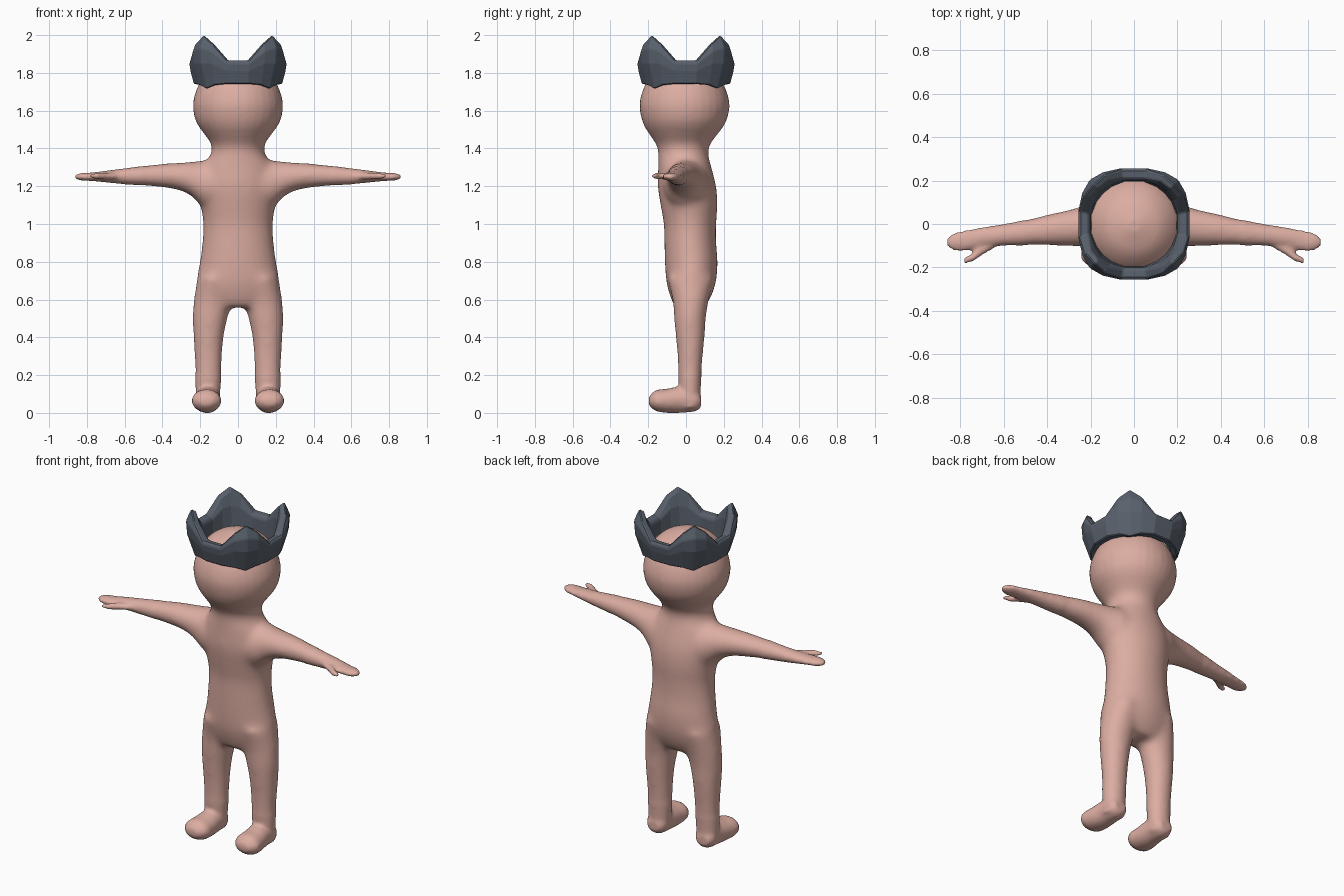
import bpy, bmesh, math
from mathutils import Vector

if "Cube" in bpy.data.objects:
    bpy.data.objects.remove(bpy.data.objects["Cube"])


def material(name, rgb):
    m = bpy.data.materials.new(name)
    m.diffuse_color = (*rgb, 1)
    m.use_nodes = True
    m.node_tree.nodes["Principled BSDF"].inputs["Base Color"].default_value = m.diffuse_color
    return m


def resample(stations, steps=5):
    """Smooth curve through the stations (Catmull-Rom)."""
    p = [Vector(s) for s in stations]
    p = [p[0]] + p + [p[-1]]
    out = []
    for i in range(1, len(p) - 2):
        a, b, c, d = p[i - 1:i + 3]
        for k in range(steps):
            t = k / steps
            out.append(0.5 * (2 * b + (c - a) * t + (2 * a - 5 * b + 4 * c - d) * t * t
                              + (3 * b - a - 3 * c + d) * t ** 3))
    return out + [p[-1]]


def loft(bm, axis, stations, side=1, n=32):
    """Elliptical rings along an axis; station = (t, a0, a1, b0, b1)."""
    rings = []
    for t, a0, a1, b0, b1 in resample(stations):
        ring = []
        for k in range(n):
            w = 2 * math.pi * k / n
            a = (a0 + a1) / 2 + (a1 - a0) / 2 * math.cos(w)
            b = (b0 + b1) / 2 + (b1 - b0) / 2 * math.sin(w)
            x, y, z = {'x': (t, b, a), 'y': (a, t, b), 'z': (a, b, t)}[axis]
            ring.append(bm.verts.new((x * side, y, z)))
        rings.append(ring)
    faces = [bm.faces.new(rings[0]), bm.faces.new(rings[-1])]
    for r, s in zip(rings, rings[1:]):
        for k in range(n):
            j = (k + 1) % n
            faces.append(bm.faces.new((r[k], r[j], s[j], s[k])))
    bmesh.ops.recalc_face_normals(bm, faces=faces)


def add_object(name, bm, mat):
    me = bpy.data.meshes.new(name)
    bm.to_mesh(me)
    bm.free()
    ob = bpy.data.objects.new(name, me)
    bpy.context.collection.objects.link(ob)
    me.materials.append(mat)
    return ob


skin = material("skin", (0.72, 0.42, 0.36))
slate = material("slate", (0.10, 0.12, 0.15))

# Trunk and head: z, half width, front y, back y
trunk = [(.56, .15, -.06, .10), (.62, .215, -.085, .135), (.70, .22, -.105, .16),
         (.80, .203, -.112, .168), (.90, .19, -.115, .16), (1.0, .185, -.118, .16),
         (1.10, .198, -.135, .167), (1.20, .21, -.15, .16), (1.30, .19, -.148, .135),
         (1.36, .15, -.148, .12), (1.40, .138, -.15, .12), (1.44, .152, -.17, .14),
         (1.49, .19, -.205, .18), (1.55, .225, -.233, .215), (1.62, .238, -.246, .23),
         (1.68, .23, -.238, .222), (1.74, .206, -.214, .198), (1.79, .168, -.176, .16),
         (1.83, .115, -.123, .107), (1.86, .03, -.038, .022)]
# Arm along x: x, z range, y range
arm = [(0, 1.10, 1.34, -.13, .13), (.15, 1.08, 1.337, -.12, .12), (.20, 1.10, 1.335, -.11, .10),
       (.25, 1.15, 1.33, -.105, .08), (.32, 1.18, 1.325, -.102, .062), (.40, 1.193, 1.32, -.10, .045),
       (.50, 1.203, 1.308, -.10, .02), (.60, 1.21, 1.295, -.10, .0), (.70, 1.22, 1.282, -.108, -.015),
       (.78, 1.228, 1.272, -.125, -.03), (.83, 1.23, 1.27, -.122, -.042), (.862, 1.24, 1.26, -.10, -.065)]
thumb = [(.64, 1.235, 1.27, -.11, -.065), (.70, 1.235, 1.272, -.145, -.09),
         (.74, 1.236, 1.272, -.172, -.132), (.785, 1.242, 1.266, -.184, -.155)]
# Leg along z: z, x range, y range
leg = [(.72, .03, .212, -.10, .15), (.60, .03, .235, -.072, .122), (.50, .055, .241, -.064, .106),
       (.40, .075, .237, -.055, .10), (.30, .083, .231, -.046, .09), (.16, .09, .226, -.04, .08),
       (.03, .10, .222, -.03, .075)]
# Foot along y: y, x range, z range
foot = [(.08, .125, .20, .03, .09), (.05, .10, .222, .008, .13), (-.03, .094, .228, 0, .14),
        (-.10, .09, .24, 0, .128), (-.16, .092, .243, .01, .12), (-.197, .13, .205, .04, .085)]

bm = bmesh.new()
loft(bm, 'z', [(z, -w, w, f, b) for z, w, f, b in trunk])
for side in (1, -1):
    loft(bm, 'x', arm, side)
    loft(bm, 'x', thumb, side)
    loft(bm, 'z', leg, side)
    loft(bm, 'y', foot, side)
body = add_object("body", bm, skin)

# Fuse the parts into one skin, then soften the joins
mod = body.modifiers.new("fuse", 'REMESH')
mod.mode = 'VOXEL'
mod.voxel_size = 0.01
fused = bpy.data.meshes.new_from_object(
    body.evaluated_get(bpy.context.evaluated_depsgraph_get()))
body.modifiers.clear()
bm = bmesh.new()
bm.from_mesh(fused)
soft = [v for v in bm.verts if abs(v.co.x) < .5 and .2 < v.co.z < 1.5]
for verts, times in ((soft, 22), (list(bm.verts), 4)):
    for _ in range(times):
        bmesh.ops.smooth_vert(bm, verts=verts, factor=.5,
                              use_axis_x=True, use_axis_y=True, use_axis_z=True)
for f in bm.faces:
    f.smooth = True
bm.to_mesh(fused)
bm.free()
body.data = fused
if not fused.materials:
    fused.materials.append(skin)
fused.materials[0] = skin

# Crown: (radius, z) section loops at three distances from each point's centre line
tip = [(.238, 1.715), (.282, 1.85), (.288, 1.93), (.258, 2.0), (.232, 1.985), (.215, 1.90), (.20, 1.735)]
shoulder = [(.238, 1.735), (.272, 1.85), (.278, 1.915), (.262, 1.955), (.232, 1.945), (.21, 1.89), (.20, 1.74)]
dip = [(.240, 1.742), (.258, 1.81), (.264, 1.85), (.256, 1.866), (.218, 1.864), (.205, 1.845), (.20, 1.742)]
columns = ((-32, dip), (-14, shoulder), (0, tip), (14, shoulder), (32, dip))
bm = bmesh.new()
rings = []
for quarter in range(4):
    for offset, section in columns:
        w = math.radians(45 + 90 * quarter + offset)
        rings.append([bm.verts.new((r * math.cos(w), r * math.sin(w), z)) for r, z in section])
for i, r in enumerate(rings):
    s = rings[(i + 1) % len(rings)]
    for k in range(len(r)):
        j = (k + 1) % len(r)
        bm.faces.new((r[k], r[j], s[j], s[k]))
bmesh.ops.recalc_face_normals(bm, faces=bm.faces)
crown = add_object("crown", bm, slate)
bevel = crown.modifiers.new("soft_edges", 'BEVEL')
bevel.width = 0.005
bevel.segments = 1
bevel.limit_method = 'ANGLE'
bevel.angle_limit = math.radians(25)
